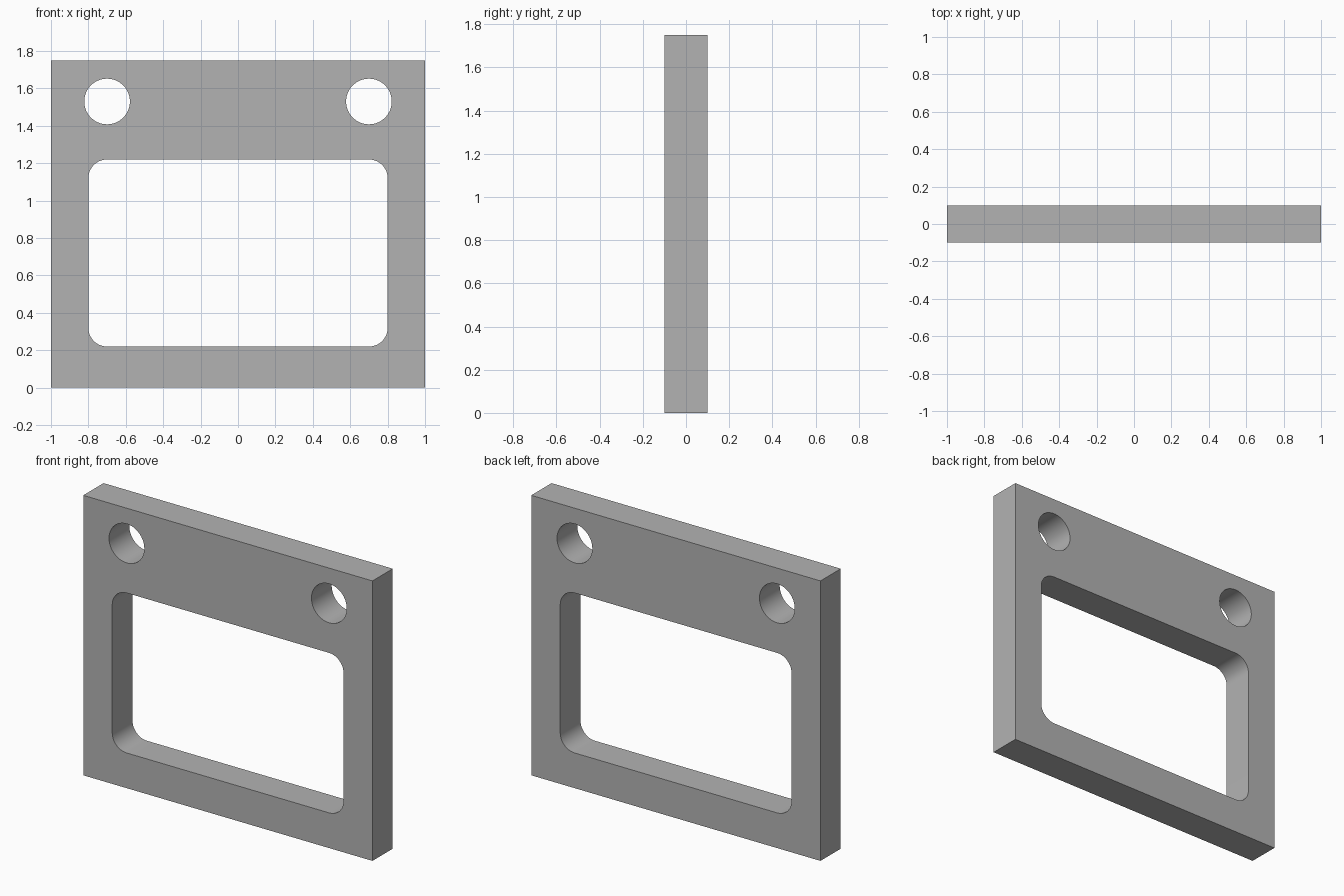
import bpy
import bmesh
from math import cos, sin, pi, radians

default = bpy.data.objects.get("Cube")
if default:
    bpy.data.objects.remove(default, do_unlink=True)

WIDTH, HEIGHT, DEPTH = 2.0, 1.75, 0.2


def arc(x, z, radius, start, end, steps):
    """Points along an arc in the x-z plane, both ends included."""
    angles = [start + (end - start) * i / steps for i in range(steps + 1)]
    return [(x + radius * cos(a), z + radius * sin(a)) for a in angles]


def rounded_rectangle(x, z_low, z_high, radius):
    corners = [(x, z_high), (-x, z_high), (-x, z_low), (x, z_low)]
    points = []
    for i, (cx, cz) in enumerate(corners):
        inner_x = cx - radius if cx > 0 else cx + radius
        inner_z = cz - radius if cz == z_high else cz + radius
        points += arc(inner_x, inner_z, radius, i * pi / 2, (i + 1) * pi / 2, 12)
    return points


def add_loop(bm, points):
    verts = [bm.verts.new((x, 0, z)) for x, z in points]
    return [bm.edges.new((a, b)) for a, b in zip(verts, verts[1:] + verts[:1])]


# Plate outline, window and the two mounting holes
half = WIDTH / 2
outlines = [
    [(-half, 0), (half, 0), (half, HEIGHT), (-half, HEIGHT)],
    rounded_rectangle(0.8, 0.22, 1.22, 0.1),
]
for side in (-1, 1):
    outlines.append(arc(side * 0.7, 1.53, 0.122, 0, 2 * pi, 64)[:-1])

bm = bmesh.new()
edges = [e for points in outlines for e in add_loop(bm, points)]
bmesh.ops.triangle_fill(bm, use_beauty=True, edges=edges, normal=(0, -1, 0))
bmesh.ops.recalc_face_normals(bm, faces=bm.faces)
mesh = bpy.data.meshes.new("frame_plate")
bm.to_mesh(mesh)
bm.free()

plate = bpy.data.objects.new("frame_plate", mesh)
bpy.context.collection.objects.link(plate)

# Plain grey material
grey = bpy.data.materials.new("plain grey")
grey.use_nodes = True
colour = (0.45, 0.45, 0.45, 1)
grey.diffuse_color = colour
grey.node_tree.nodes["Principled BSDF"].inputs["Base Color"].default_value = colour
mesh.materials.append(grey)

# Thickness, centred on the profile
solid = plate.modifiers.new("thickness", "SOLIDIFY")
solid.thickness = DEPTH
solid.offset = 0

bpy.ops.object.select_all(action="DESELECT")
plate.select_set(True)
bpy.context.view_layer.objects.active = plate
bpy.ops.object.convert(target="MESH")
bpy.ops.object.shade_smooth_by_angle(angle=radians(30))
